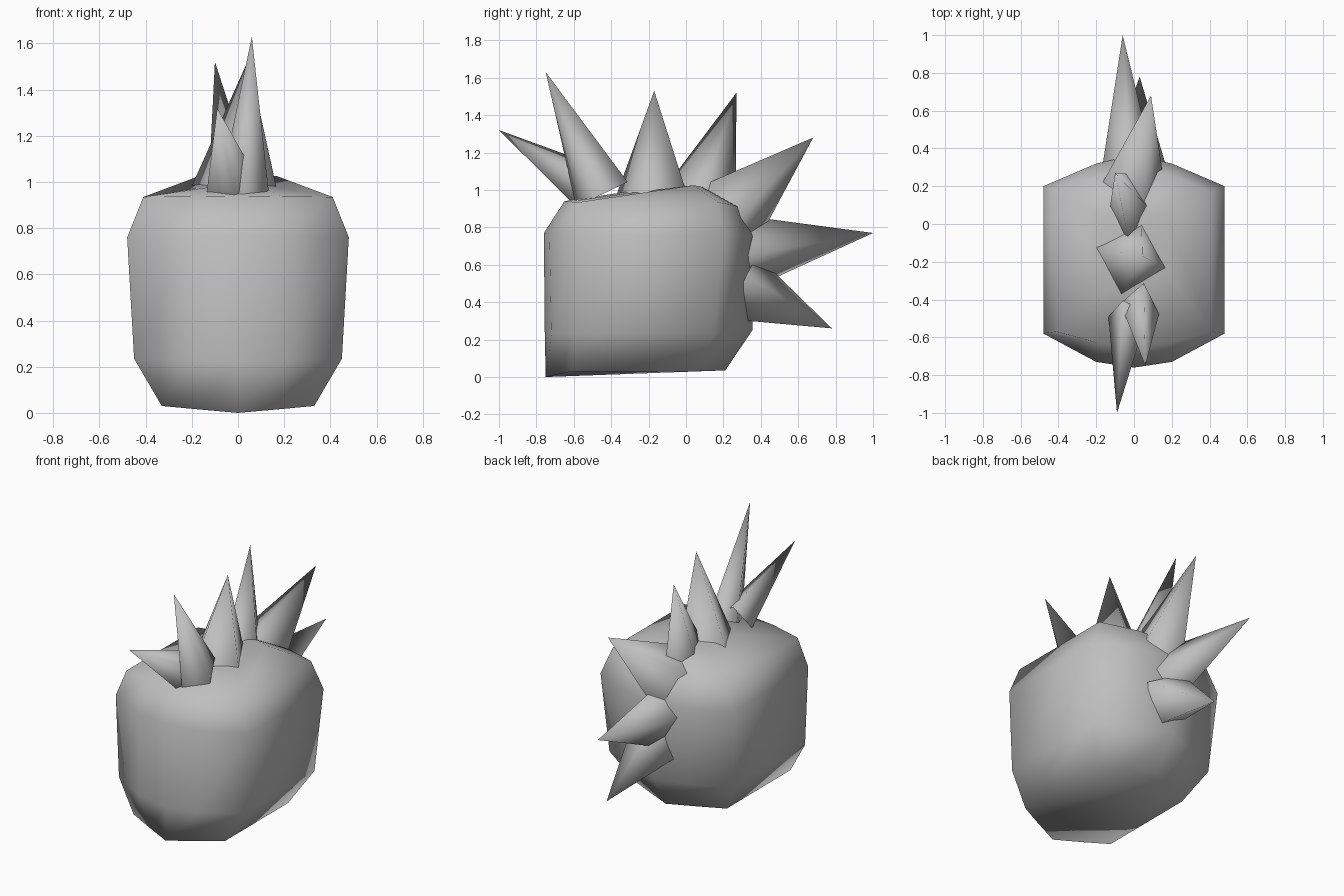
import bpy, bmesh, math
from mathutils import Vector

cube = bpy.data.objects.get("Cube")
if cube:
    bpy.data.objects.remove(cube, do_unlink=True)

GREY = (0.52, 0.52, 0.52, 1)
grey = bpy.data.materials.new("plain_grey")
grey.use_nodes = True
grey.diffuse_color = GREY
grey.node_tree.nodes["Principled BSDF"].inputs["Base Color"].default_value = GREY


def finish(name, bm):
    mesh = bpy.data.meshes.new(name)
    bm.to_mesh(mesh)
    bm.free()
    mesh.materials.append(grey)
    mesh.shade_smooth()
    obj = bpy.data.objects.new(name, mesh)
    bpy.context.collection.objects.link(obj)


# Head: mirrored rings, bottom to top
# x: corner, quarter; y: front centre, quarter, corner, back corner, quarter, centre
# z: front centre, front corner, back corner, back centre
RINGS = [
    ((.33, .17), (-.75, -.68, -.61, .05, .13, .21), (0, .03, .03, .035)),
    ((.45, .21), (-.755, -.72, -.59, .15, .27, .355), (.22, .235, .235, .25)),
    ((.48, .20), (-.76, -.73, -.58, .20, .32, .365), (.77, .76, .76, .75)),
    ((.41, .19), (-.65, -.63, -.57, .17, .26, .30), (.94, .935, .935, .90)),
    ((.17, .09), (-.32, -.31, -.26, .04, .08, .10), (.99, .975, 1.025, 1.01)),
]


def ring_points(xs, ys, zs):
    xc, xq = xs
    zf, zfc, zbc, zb = zs
    half = list(zip((0, xq, xc, xc, xq, 0), ys,
                    (zf, (zf + zfc) / 2, zfc, zbc, (zbc + zb) / 2, zb)))
    return half + [(-x, y, z) for x, y, z in half[-2:0:-1]]


bm = bmesh.new()
loops = [[bm.verts.new(p) for p in ring_points(*r)] for r in RINGS]
for low, high in zip(loops, loops[1:]):
    n = len(low)
    for i in range(n):
        j = (i + 1) % n
        bm.faces.new((low[i], low[j], high[j], high[i]))
bm.faces.new(loops[0][::-1])
bm.faces.new(loops[-1])
finish("head", bm)


# Crest of four-sided spikes, rooted in the head:
# tip, base centre, half width, half depth, roll in degrees
SPIKES = [
    ((-.09, -1.0, 1.32), (-.03, -.48, .99), .11, .14, 15),
    ((.06, -.75, 1.63), (.03, -.45, .98), .105, .155, -12),
    ((.045, -.17, 1.53), (-.015, -.18, .95), .20, .205, -16),
    ((-.10, .27, 1.52), (-.025, .08, .96), .105, .195, 0),
    ((.09, .68, 1.28), (-.01, .22, .86), .175, .225, 15),
    ((-.06, 1.0, .77), (-.03, .30, .665), .14, .205, 5),
    ((.03, .78, .26), (.01, .30, .48), .165, .20, -20),
]


def spike(name, tip, base, width, depth, roll):
    tip, base = Vector(tip), Vector(base)
    axis = (tip - base).normalized()
    side = (Vector((1, 0, 0)) - axis * axis.x).normalized()
    up = axis.cross(side)
    bm = bmesh.new()
    top = bm.verts.new(tip)
    ring = []
    for k in range(4):
        a = math.radians(roll + 90 * k)
        ring.append(bm.verts.new(base + side * width * math.cos(a) + up * depth * math.sin(a)))
    for k in range(4):
        bm.faces.new((ring[k], ring[(k + 1) % 4], top))
    finish(name, bm)


for i, data in enumerate(SPIKES):
    spike(f"crest_spike_{i + 1}", *data)
